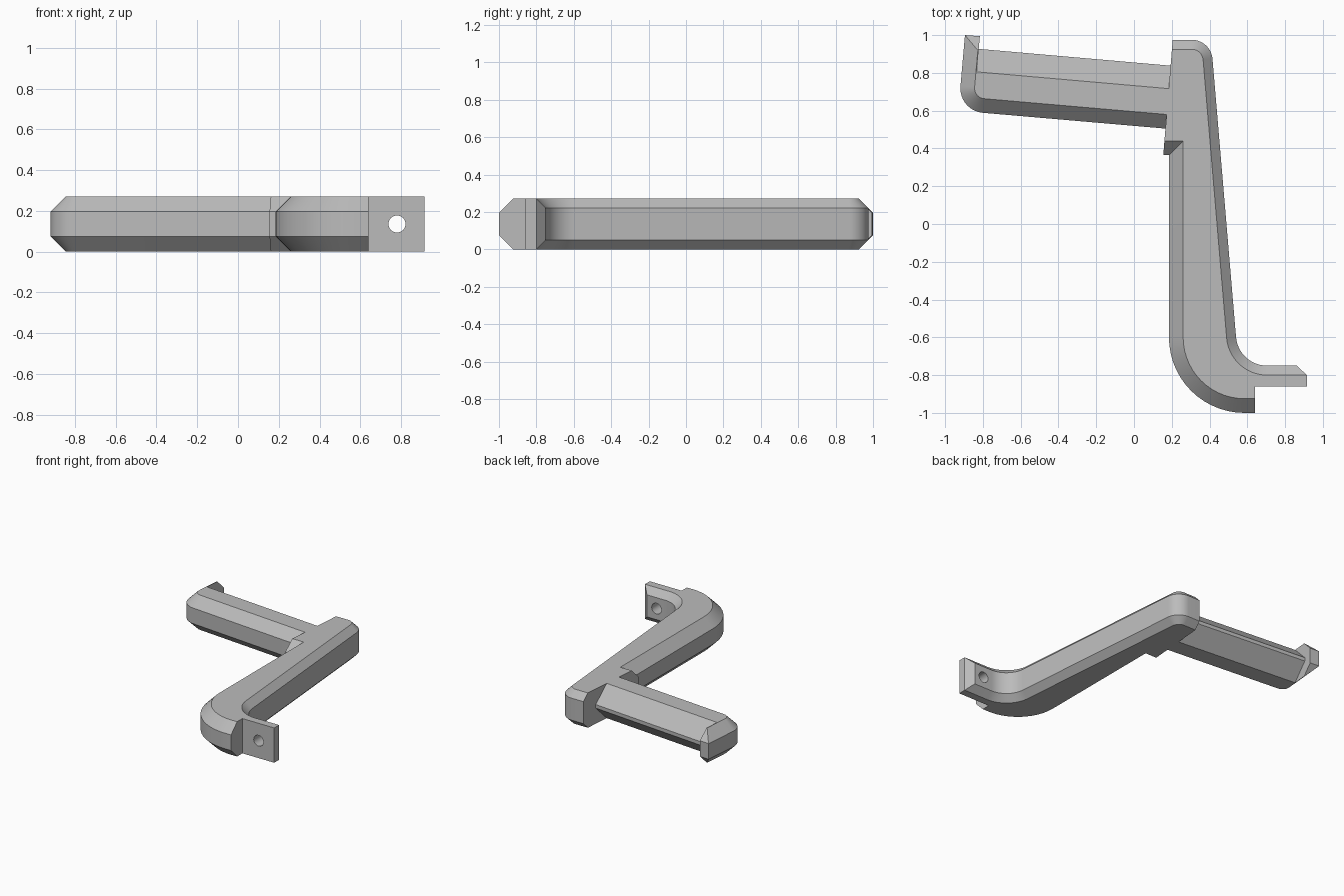
import bpy, bmesh, math
from mathutils import Vector

if "Cube" in bpy.data.objects:
    bpy.data.objects.remove(bpy.data.objects["Cube"])

HEIGHT = 0.272
BIG = 0.075     # outer chamfer
SMALL = 0.05    # inner chamfer

grey = bpy.data.materials.new("plain grey")
grey.use_nodes = True
colour = (0.5, 0.5, 0.5, 1)
grey.diffuse_color = colour
grey.node_tree.nodes["Principled BSDF"].inputs["Base Color"].default_value = colour


def round_corners(corners, steps=14):
    """Turn (x, y, radius, chamfer of next edge) corners into (point, chamfer) pairs."""
    out = []
    for i, (x, y, r, w) in enumerate(corners):
        p = Vector((x, y))
        if r == 0:
            out.append((p, w))
            continue
        a = (Vector(corners[i - 1][:2]) - p).normalized()
        b = (Vector(corners[(i + 1) % len(corners)][:2]) - p).normalized()
        half = a.angle(b) / 2
        start = p + a * r / math.tan(half)
        centre = p + (a + b).normalized() * r / math.sin(half)
        sweep = math.pi - 2 * half
        if a.x * b.y - a.y * b.x > 0:
            sweep = -sweep
        arm = start - centre
        for k in range(steps + 1):
            t = sweep * k / steps
            c, s = math.cos(t), math.sin(t)
            out.append((centre + Vector((arm.x * c - arm.y * s, arm.x * s + arm.y * c)), w))
    return out


def chamfered_plate(name, corners):
    """Extrude a counter-clockwise outline, chamfering each edge by its own width."""
    pts = round_corners(corners)
    n = len(pts)
    bm = bmesh.new()
    rings = [[], [], [], []]
    for i, (p, w2) in enumerate(pts):
        prev, w1 = pts[i - 1]
        d1 = (p - prev).normalized()
        d2 = (pts[(i + 1) % n][0] - p).normalized()
        n1, n2 = Vector((-d1.y, d1.x)), Vector((-d2.y, d2.x))
        det = n1.x * n2.y - n1.y * n2.x
        if abs(det) < 1e-4:
            inset = p + n1 * w1
        else:
            inset = p + Vector((w1 * n2.y - w2 * n1.y, w2 * n1.x - w1 * n2.x)) / det
        c = max(w1, w2)
        levels = ((inset, 0), (p, c), (p, HEIGHT - c), (inset, HEIGHT))
        for ring, (q, z) in zip(rings, levels):
            ring.append(bm.verts.new((q.x, q.y, z)))
    for low, high in zip(rings, rings[1:]):
        for i in range(n):
            j = (i + 1) % n
            bm.faces.new((low[i], low[j], high[j], high[i]))
    bm.faces.new(rings[0][::-1])
    bm.faces.new(rings[3])
    bmesh.ops.remove_doubles(bm, verts=bm.verts, dist=1e-5)
    bmesh.ops.recalc_face_normals(bm, faces=bm.faces)
    mesh = bpy.data.meshes.new(name)
    bm.to_mesh(mesh)
    bm.free()
    mesh.materials.append(grey)
    obj = bpy.data.objects.new(name, mesh)
    bpy.context.collection.objects.link(obj)
    return obj


# Upright column with its curved foot and screw flange
column = chamfered_plate("column_and_flange", [
    (0.155, 0.365, 0, BIG),
    (0.185, 0.365, 0, BIG),
    (0.185, -1.0, 0.4, BIG),
    (0.64, -1.0, 0, 0),
    (0.64, -0.86, 0, 0),
    (0.915, -0.86, 0, 0),
    (0.915, -0.80, 0, 0),
    (0.862, -0.75, 0, SMALL),
    (0.553, -0.75, 0.165, SMALL),
    (0.407, 0.975, 0.11, SMALL),
    (0.205, 0.975, 0, 0),
])

# Side arm with a ridged back and an upturned end lip
arm = chamfered_plate("arm_and_lip", [
    (-0.895, 1.0, 0, BIG),
    (-0.93, 0.60, 0.13, BIG),
    (0.168, 0.505, 0, 0),
    (0.196, 0.838, 0, 0.122),
    (-0.822, 0.927, 0, 0),
    (-0.816, 0.994, 0, BIG),
])

# Screw hole through the flange
bpy.ops.mesh.primitive_cylinder_add(vertices=32, radius=0.042, depth=0.4,
                                    location=(0.78, -0.80, HEIGHT / 2),
                                    rotation=(math.pi / 2, 0, 0))
cutter = bpy.context.object
cutter.name = "screw_hole_cutter"
cutter.hide_render = True
cutter.data.materials.append(grey)
hole = column.modifiers.new("screw hole", "BOOLEAN")
hole.operation = "DIFFERENCE"
hole.solver = "EXACT"
hole.object = cutter
bpy.ops.object.select_all(action="DESELECT")
bpy.context.view_layer.objects.active = column
column.select_set(True)
bpy.ops.object.modifier_apply(modifier=hole.name)
bpy.data.objects.remove(cutter)

# Smooth the curves, keep the chamfers sharp
arm.select_set(True)
bpy.ops.object.shade_smooth_by_angle(angle=math.radians(25))
